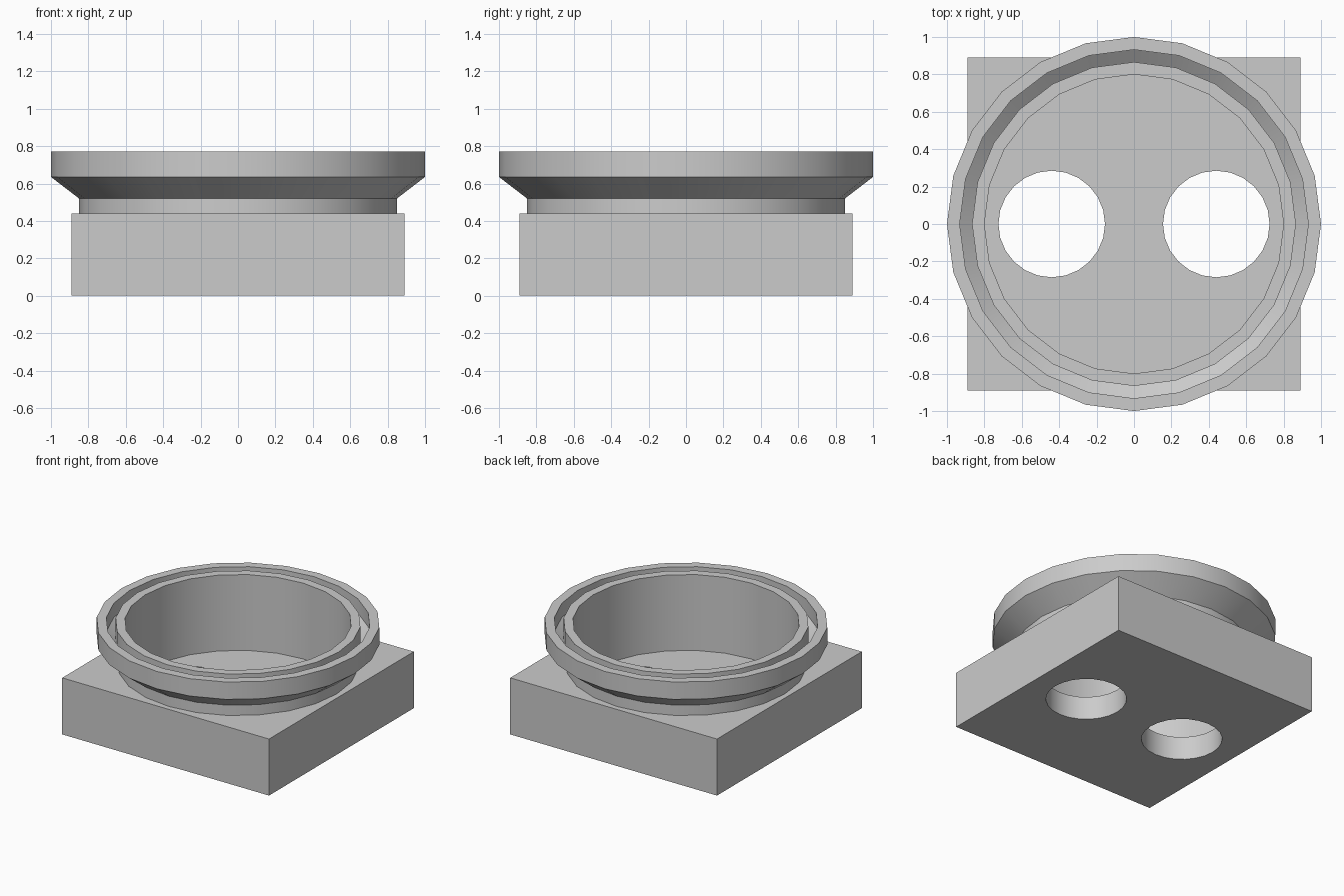
import bpy, bmesh
from math import cos, sin, tau, radians

cube = bpy.data.objects.get("Cube")
if cube:
    bpy.data.objects.remove(cube, do_unlink=True)

SIDES = 24
BASE_HALF = 0.89
BASE_TOP = 0.44
FLOOR = 0.18
BOWL_R = 0.80

grey = bpy.data.materials.new("plain grey")
grey.use_nodes = True
grey.diffuse_color = (0.6, 0.6, 0.6, 1)
grey.node_tree.nodes["Principled BSDF"].inputs["Base Color"].default_value = (0.6, 0.6, 0.6, 1)


def finish(bm, name):
    bmesh.ops.recalc_face_normals(bm, faces=bm.faces[:])
    mesh = bpy.data.meshes.new(name)
    bm.to_mesh(mesh)
    bm.free()
    mesh.materials.append(grey)
    obj = bpy.data.objects.new(name, mesh)
    bpy.context.collection.objects.link(obj)
    return obj


def revolve(name, profile):
    """Turn a closed (radius, height) profile around z."""
    bm = bmesh.new()
    rings = [[bm.verts.new((r * cos(tau * i / SIDES), r * sin(tau * i / SIDES), z))
              for r, z in profile] for i in range(SIDES)]
    n = len(profile)
    for i in range(SIDES):
        a, b = rings[i], rings[(i + 1) % SIDES]
        for j in range(n):
            k = (j + 1) % n
            bm.faces.new((a[j], b[j], b[k], a[k]))
    return finish(bm, name)


def cylinder(name, radius, z0, z1, x=0):
    bm = bmesh.new()
    bottom = [bm.verts.new((x + radius * cos(tau * i / SIDES), radius * sin(tau * i / SIDES), z0))
              for i in range(SIDES)]
    face = bm.faces.new(bottom)
    top = bmesh.ops.extrude_face_region(bm, geom=[face])["geom"]
    bmesh.ops.translate(bm, vec=(0, 0, z1 - z0),
                        verts=[v for v in top if isinstance(v, bmesh.types.BMVert)])
    obj = finish(bm, name)
    obj.hide_render = True
    return obj


def cut(target, cutter):
    bpy.context.view_layer.objects.active = target
    mod = target.modifiers.new("cut", "BOOLEAN")
    mod.operation = "DIFFERENCE"
    mod.solver = "EXACT"
    mod.object = cutter
    bpy.ops.object.modifier_apply(modifier=mod.name)
    bpy.data.objects.remove(cutter, do_unlink=True)


# Square base with a round recess and two through holes
bm = bmesh.new()
bmesh.ops.create_cube(bm, size=1)
bmesh.ops.scale(bm, vec=(2 * BASE_HALF, 2 * BASE_HALF, BASE_TOP), verts=bm.verts)
bmesh.ops.translate(bm, vec=(0, 0, BASE_TOP / 2), verts=bm.verts)
base = finish(bm, "square_base")
cut(base, cylinder("recess_cutter", BOWL_R, FLOOR, 1))
for side in (-1, 1):
    cut(base, cylinder("hole_cutter", 0.285, -0.2, 0.3, side * 0.44))

# Round collar with a flared outer lip and a groove behind it
collar = revolve("flared_collar", [
    (BOWL_R, BASE_TOP), (0.85, BASE_TOP), (0.85, 0.52), (1.0, 0.635), (1.0, 0.77),
    (0.932, 0.77), (0.932, 0.66), (0.866, 0.61), (0.866, 0.77), (BOWL_R, 0.77)])

# Smooth round walls, sharp rims
bpy.ops.object.select_all(action="DESELECT")
for obj in (base, collar):
    obj.select_set(True)
bpy.context.view_layer.objects.active = base
bpy.ops.object.shade_smooth_by_angle(angle=radians(30))
